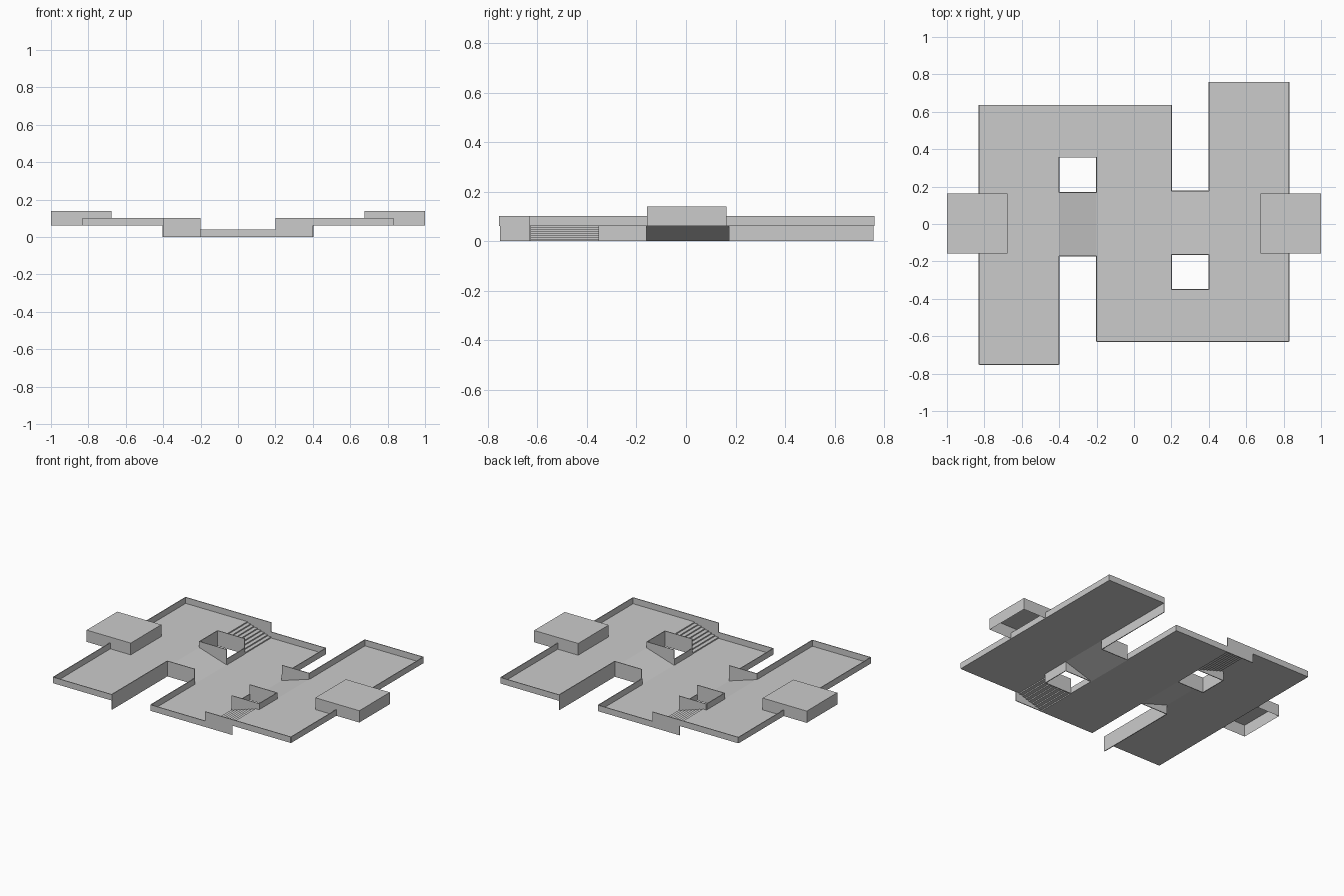
import bpy, bmesh
from mathutils import Matrix, Vector

if "Cube" in bpy.data.objects:
    bpy.data.objects.remove(bpy.data.objects["Cube"])

T = 0.005            # wall thickness
H = 0.062            # upper floor height
TOP = 0.102          # upper wall top
LOW = 0.04           # lower wall top
CY = 0.003           # centre of the half-turn symmetry
X0, X1, X2 = -0.829, -0.4, -0.2
Y_END, Y_A, Y_B, Y_C, Y_TOP = -0.752, -0.17, 0.168, 0.357, 0.635
Y_BOT = 2 * CY - Y_TOP
TURN = (Matrix.Translation((0, CY, 0)) @ Matrix.Diagonal((-1, -1, 1, 1))
        @ Matrix.Translation((0, -CY, 0)))


def make(name, build, both=True):
    """Build a part, and its half-turn twin on the other side."""
    for side, mat in (("left", Matrix()), ("right", TURN))[:2 if both else 1]:
        bm = bmesh.new()
        build(bm)
        bm.transform(mat)
        me = bpy.data.meshes.new(name)
        bm.to_mesh(me)
        bm.free()
        ob = bpy.data.objects.new(f"{name}_{side}" if both else name, me)
        bpy.context.collection.objects.link(ob)


def quad(bm, *pts):
    bm.faces.new([bm.verts.new(p) for p in pts])


def floor(bm, x0, x1, y0, y1, z0, z1=None):
    """Sheet floor; sloped along x when z1 differs."""
    z1 = z0 if z1 is None else z1
    quad(bm, (x0, y0, z0), (x1, y0, z1), (x1, y1, z1), (x0, y1, z0))


def box(bm, x0, x1, y0, y1, z0, z1):
    m = Matrix.Translation(((x0 + x1) / 2, (y0 + y1) / 2, (z0 + z1) / 2))
    bmesh.ops.create_cube(bm, size=1, matrix=m @ Matrix.Diagonal((x1 - x0, y1 - y0, z1 - z0, 1)))


def wall_x(bm, y, x0, x1, z0, z1):
    box(bm, x0, x1, y - T / 2, y + T / 2, z0, z1)


def wall_y(bm, x, y0, y1, z0, z1):
    box(bm, x - T / 2, x + T / 2, y0, y1, z0, z1)


# floors and ramp
make("upper_floor", lambda bm: floor(bm, X0, X1, Y_END, Y_TOP, H))
make("lower_floor", lambda bm: floor(bm, X2, -X2, Y_BOT, Y_TOP, 0), both=False)
make("ramp", lambda bm: floor(bm, X1, X2, Y_A, Y_B, H, 0))


# parapets of the raised platform
def upper_walls(bm):
    wall_y(bm, X0, Y_END, Y_TOP, H, TOP)
    wall_x(bm, Y_END, X0, X1, H, TOP)
    wall_x(bm, Y_TOP, X0, X1, H, TOP)
    wall_y(bm, X1, Y_END, Y_A, 0, TOP)
    wall_y(bm, X1, Y_B, Y_C, 0, TOP)


make("upper_wall", upper_walls)


# low walls round the middle court
def lower_walls(bm):
    wall_y(bm, X2, Y_BOT, Y_A, 0, LOW)
    wall_y(bm, X2, Y_B, Y_C, 0, LOW)
    wall_x(bm, Y_TOP, X2, -X2, 0, LOW)


make("lower_wall", lower_walls)


# side walls of ramp and stairs
def passage_walls(bm):
    for y in (Y_A, Y_B, Y_C, Y_TOP):
        wall_x(bm, y, X1, X2, 0, TOP)


make("passage_wall", passage_walls)


# open stair sheet
def stairs(bm):
    n = 8
    dx, dz = (X2 - X1) / n, H / n
    for i in range(n):
        x, z = X1 + i * dx, H - i * dz
        floor(bm, x, x + dx, Y_C, Y_TOP, z)
        quad(bm, (x + dx, Y_C, z), (x + dx, Y_C, z - dz),
             (x + dx, Y_TOP, z - dz), (x + dx, Y_TOP, z))


make("stairs", stairs)


# bunker blocks, open underneath
def bunker(bm):
    box(bm, -1, -0.677, -0.157, 0.163, H, 0.14)
    bm.faces.ensure_lookup_table()
    bmesh.ops.delete(bm, geom=[min(bm.faces, key=lambda f: f.calc_center_median().z)],
                     context='FACES_ONLY')


make("bunker", bunker)
